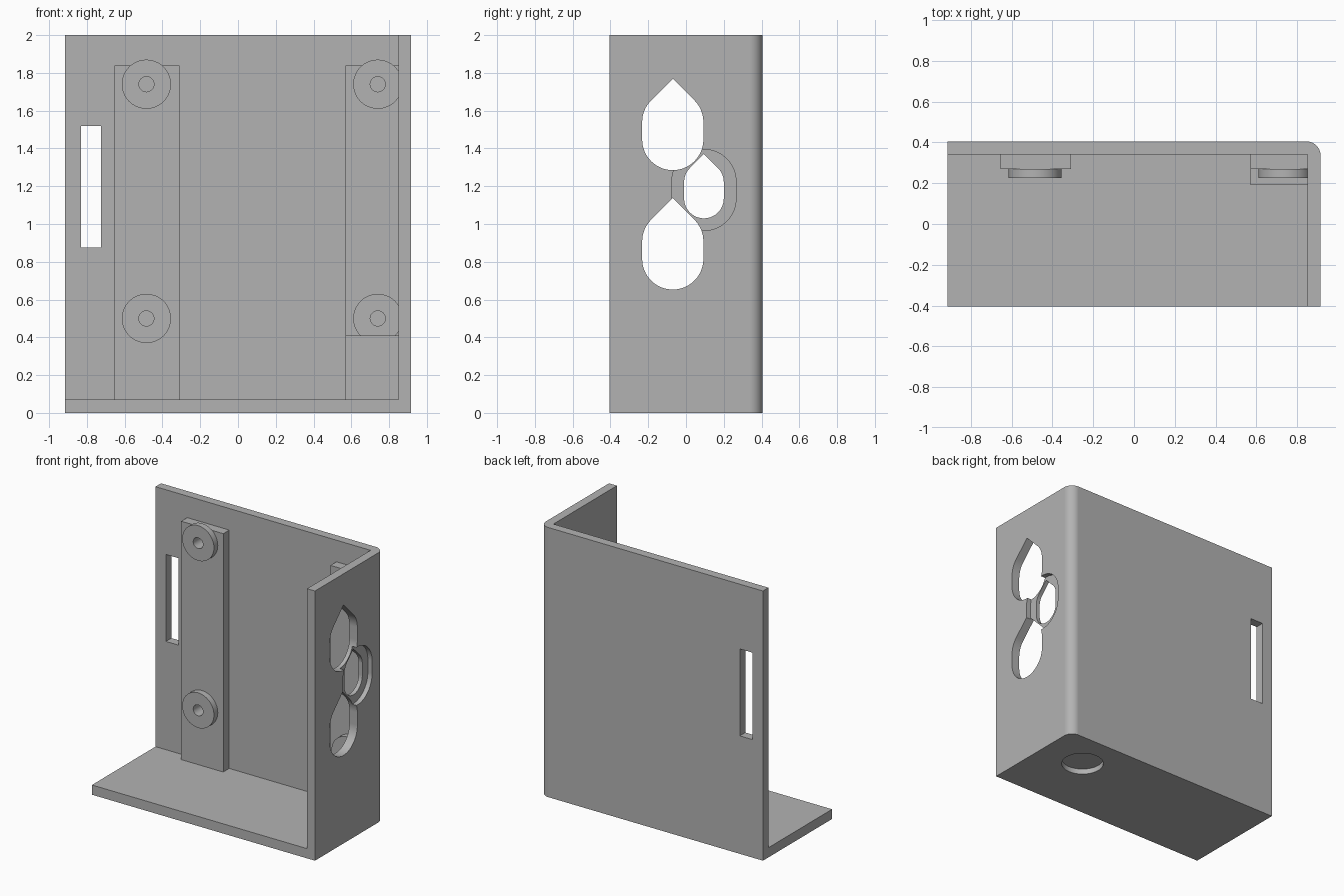
import bpy, bmesh
from math import sin, cos, pi, radians, sqrt
from mathutils import Vector

if "Cube" in bpy.data.objects:
    bpy.data.objects.remove(bpy.data.objects["Cube"])

grey = bpy.data.materials.new("plain grey")
grey.use_nodes = True
COLOUR = (0.45, 0.45, 0.45, 1)
grey.diffuse_color = COLOUR
grey.node_tree.nodes["Principled BSDF"].inputs["Base Color"].default_value = COLOUR


def prism(name, outline, axis, lo, hi):
    """Extrude a 2D outline along x, y or z between lo and hi."""
    place = {"x": lambda p: (lo, p[0], p[1]),
             "y": lambda p: (p[0], lo, p[1]),
             "z": lambda p: (p[0], p[1], lo)}[axis]
    bm = bmesh.new()
    face = bm.faces.new([bm.verts.new(place(p)) for p in outline])
    out = bmesh.ops.extrude_face_region(bm, geom=[face])
    push = Vector([(hi - lo) * (axis == a) for a in "xyz"])
    bmesh.ops.translate(bm, vec=push, verts=[g for g in out["geom"] if isinstance(g, bmesh.types.BMVert)])
    bmesh.ops.recalc_face_normals(bm, faces=bm.faces)
    mesh = bpy.data.meshes.new(name)
    bm.to_mesh(mesh)
    bm.free()
    mesh.materials.append(grey)
    obj = bpy.data.objects.new(name, mesh)
    bpy.context.collection.objects.link(obj)
    return obj


def rect(a, b, c, d):
    return [(a, c), (b, c), (b, d), (a, d)]


def arc(u, v, r, start, end, n=24):
    return [(u + r * cos(radians(start + (end - start) * i / n)),
             v + r * sin(radians(start + (end - start) * i / n))) for i in range(n + 1)]


def circle(u, v, r):
    return arc(u, v, r, 0, 360, 64)[:-1]


def teardrop(u, low, high, r):
    """Slot with a round bottom and a 45 degree pointed top."""
    return (arc(u, low, r, 180, 360, 32) + arc(u, high, r, 0, 45, 8)
            + [(u, high + r * sqrt(2))] + arc(u, high, r, 135, 180, 8))


def cut(obj, *cutters):
    bpy.context.view_layer.objects.active = obj
    for c in cutters:
        c.hide_render = True
        mod = obj.modifiers.new("cut", "BOOLEAN")
        mod.operation, mod.solver, mod.object = "DIFFERENCE", "EXACT", c
        bpy.ops.object.modifier_apply(modifier=mod.name)
        bpy.data.objects.remove(c)


def smooth(obj):
    bpy.ops.object.select_all(action="DESELECT")
    obj.select_set(True)
    bpy.context.view_layer.objects.active = obj
    bpy.ops.object.shade_smooth_by_angle(angle=radians(30))
    obj.modifiers.new("even shading", "WEIGHTED_NORMAL").keep_sharp = True


W, D, R = 0.915, 0.405, 0.07      # half width, half depth, corner radius
INNER_X, INNER_Y, FLOOR = 0.85, 0.34, 0.072

# Bracket: floor, back wall and left wall in one piece with a rounded corner
outline = [(-W, -D), (W, -D)] + arc(W - R, D - R, R, 0, 90) + [(-W, D)]
bracket = prism("bracket", outline, "z", 0, 2)
slot = arc(0.095, 1.135, 0.17, 180, 360, 32) + arc(0.095, 1.225, 0.17, 0, 180, 32)
cut(bracket,
    prism("interior", rect(-2, INNER_X, -2, INNER_Y), "z", FLOOR, 3),
    prism("back_slot", rect(-0.83, -0.725, 0.875, 1.52), "y", 0.2, 0.6),
    prism("upper_port", teardrop(-0.07, 1.447, 1.54, 0.162), "x", 0.7, 1.1),
    prism("lower_port", teardrop(-0.07, 0.815, 0.908, 0.162), "x", 0.7, 1.1),
    prism("small_port", teardrop(0.095, 1.135, 1.222, 0.105), "x", 0.7, 1.1),
    prism("port_recess", slot, "x", 0.88, 1.1),
    prism("floor_recess", circle(0.567, 0.117, 0.145), "z", -0.1, 0.04))
smooth(bracket)

# Mounting rails with round, drilled spacers
for side, left, right, centre in (("right", -0.655, -0.31, -0.485), ("left", 0.57, INNER_X, 0.74)):
    rail = prism(side + "_rail", rect(left, right, FLOOR, 1.84), "y", 0.27, INNER_Y)
    for level, z in (("lower", 0.5), ("upper", 1.74)):
        spacer = prism(f"{side}_{level}_spacer", circle(centre, z, 0.13), "y", 0.225, 0.27)
        cut(spacer, prism("drill", circle(centre, z, 0.04), "y", 0.1, 0.4))
        cut(rail, prism("drill", circle(centre, z, 0.04), "y", 0.1, 0.4))
        smooth(spacer)
    smooth(rail)

# Thick block at the foot of the left rail
prism("rail_foot", rect(0.57, INNER_X, FLOOR, 0.41), "y", 0.19, 0.27)
